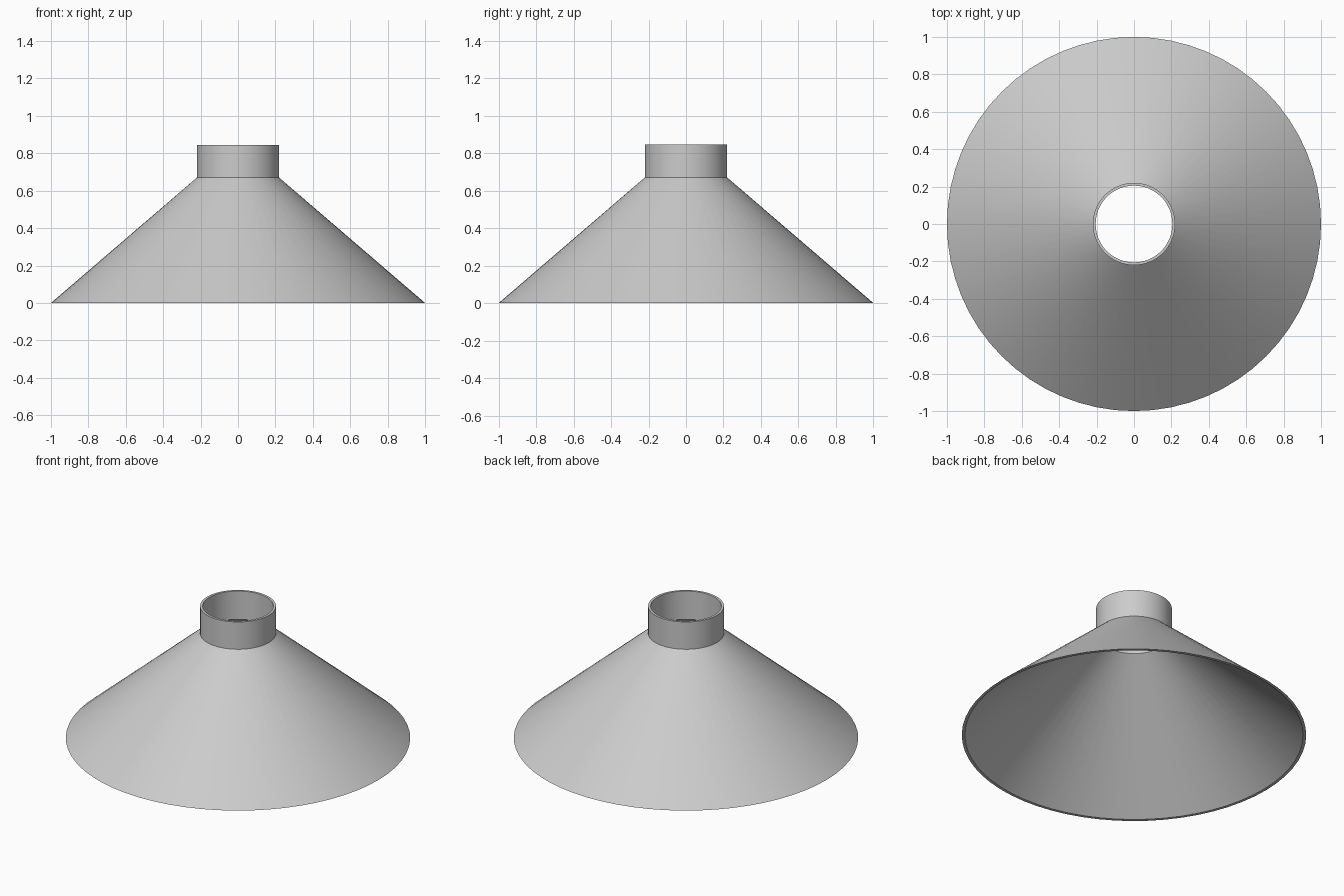
import bpy
import bmesh
from math import cos, sin, tau

SEGMENTS = 64

cube = bpy.data.objects.get("Cube")
if cube:
    bpy.data.objects.remove(cube)

# Single plain grey finish
grey = bpy.data.materials.new("light_grey")
grey.use_nodes = True
colour = (0.6, 0.6, 0.6, 1)
grey.diffuse_color = colour
grey.node_tree.nodes["Principled BSDF"].inputs["Base Color"].default_value = colour


def lathe(name, profile):
    """Spin a closed (radius, height) profile around z."""
    bm = bmesh.new()
    rings = [[bm.verts.new((r * cos(tau * i / SEGMENTS), r * sin(tau * i / SEGMENTS), z))
              for i in range(SEGMENTS)] for r, z in profile]
    for k, ring in enumerate(rings):
        above = rings[(k + 1) % len(rings)]
        for i in range(SEGMENTS):
            j = (i + 1) % SEGMENTS
            bm.faces.new((ring[i], ring[j], above[j], above[i]))
    bmesh.ops.recalc_face_normals(bm, faces=bm.faces)
    mesh = bpy.data.meshes.new(name)
    bm.to_mesh(mesh)
    bm.free()
    mesh.materials.append(grey)
    obj = bpy.data.objects.new(name, mesh)
    bpy.context.collection.objects.link(obj)
    bpy.ops.object.select_all(action="DESELECT")
    obj.select_set(True)
    bpy.context.view_layer.objects.active = obj
    bpy.ops.object.shade_smooth_by_angle(angle=0.5)
    return obj


# Hollow funnel: flared cone, then a straight open collar, with a thin wall
lathe("funnel_shade", [
    (1.0, 0.0), (0.22, 0.67), (0.22, 0.845),     # outside
    (0.205, 0.845), (0.205, 0.664), (0.982, 0.0),  # inside
])
